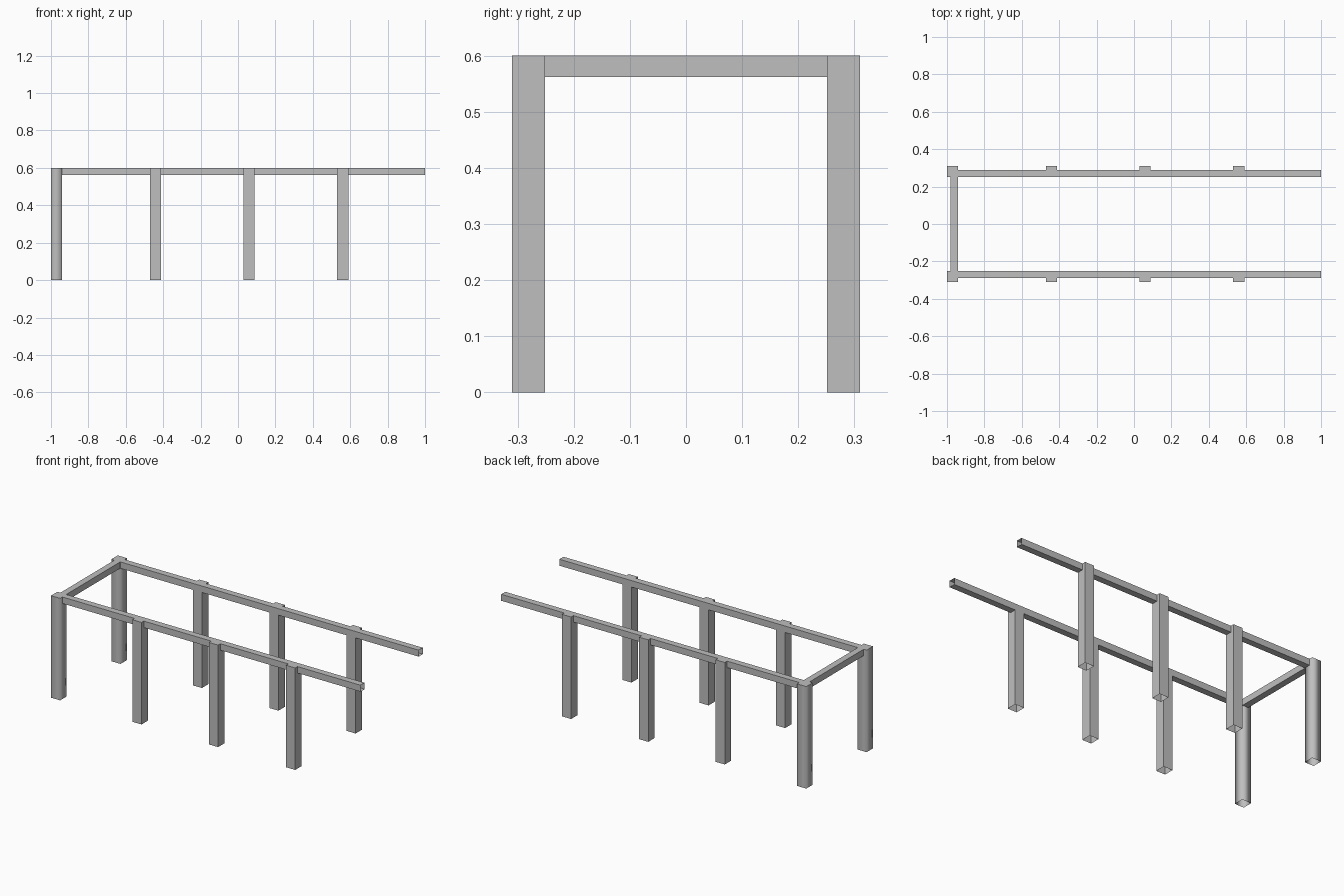
import bpy
import bmesh
from mathutils import Vector

if "Cube" in bpy.data.objects:
    bpy.data.objects.remove(bpy.data.objects["Cube"], do_unlink=True)

grey = bpy.data.materials.new("light_grey")
grey.use_nodes = True
colour = (0.52, 0.52, 0.52, 1)
grey.diffuse_color = colour
grey.node_tree.nodes["Principled BSDF"].inputs["Base Color"].default_value = colour

TOP, POST, BEAM = 0.6, 0.059, 0.038    # height, post width, beam width
INNER = 0.251                          # inner side of posts and rails


def hollow_bar(name, low, high, open_sides, soft=False):
    """Thin-walled box between two corners, without the faces on open_sides."""
    low, high = Vector(low), Vector(high)
    bm = bmesh.new()
    bmesh.ops.create_cube(bm, size=1)
    bm.normal_update()
    gone = [f for f in bm.faces
            if any(f.normal.dot(Vector(s)) > 0.9 for s in open_sides)]
    bmesh.ops.delete(bm, geom=gone, context='FACES')
    if soft:
        # Blend the upright sides, keep the cap crisp
        for face in bm.faces:
            face.smooth = abs(face.normal.z) < 0.5
        for edge in bm.edges:
            edge.smooth = abs(edge.verts[0].co.z - edge.verts[1].co.z) > 0.5
    size, centre = high - low, (low + high) / 2
    for v in bm.verts:
        v.co = Vector(a * b for a, b in zip(v.co, size)) + centre
    mesh = bpy.data.meshes.new(name)
    bm.to_mesh(mesh)
    bm.free()
    mesh.materials.append(grey)
    obj = bpy.data.objects.new(name, mesh)
    bpy.context.collection.objects.link(obj)
    return obj


for side, label in ((-1, "front"), (1, "back")):
    # Posts, open underneath
    y0, y1 = sorted((side * INNER, side * (INNER + POST)))
    for i, x in enumerate((-0.97, -0.44, 0.058, 0.56)):
        name = f"{label}_corner_post" if i == 0 else f"{label}_post_{i}"
        hollow_bar(name, (x - POST / 2, y0, 0), (x + POST / 2, y1, TOP),
                   [(0, 0, -1)], soft=(i == 0))
    # Long rail, open at its free end
    y0, y1 = sorted((side * INNER, side * (INNER + BEAM)))
    hollow_bar(f"{label}_rail", (-0.942, y0, TOP - BEAM), (1, y1, TOP),
               [(1, 0, 0), (-1, 0, 0)])

# Cross beam joining the corner posts
hollow_bar("cross_beam", (-0.98, -INNER, TOP - BEAM), (-0.942, INNER, TOP),
           [(0, 1, 0), (0, -1, 0)])
